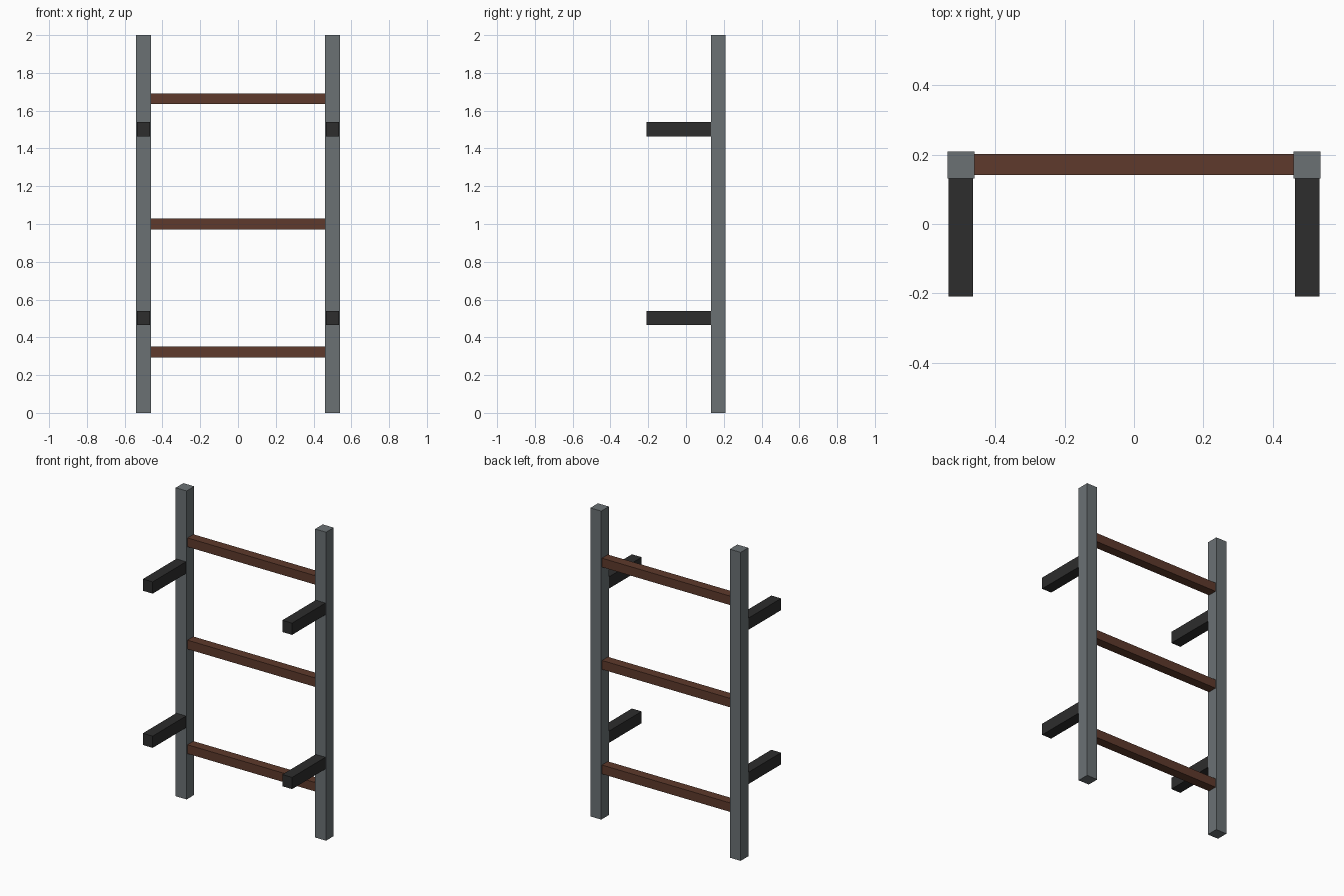
import bpy

default = bpy.data.objects.get("Cube")
if default:
    bpy.data.objects.remove(default, do_unlink=True)


def make_material(name, rgb):
    mat = bpy.data.materials.new(name)
    mat.use_nodes = True
    color = (*rgb, 1.0)
    mat.diffuse_color = color
    bsdf = next(n for n in mat.node_tree.nodes if n.type == 'BSDF_PRINCIPLED')
    bsdf.inputs["Base Color"].default_value = color
    return mat


def add_box(name, center, size, mat):
    bpy.ops.mesh.primitive_cube_add(size=1, location=center)
    obj = bpy.context.object
    obj.name = name
    obj.scale = size
    bpy.ops.object.transform_apply(location=False, rotation=False, scale=True)
    obj.data.materials.append(mat)
    return obj


steel = make_material("grey_steel", (0.145, 0.165, 0.175))
wood = make_material("brown_wood", (0.112, 0.042, 0.025))
black = make_material("black_metal", (0.026, 0.026, 0.026))

rail_x, rail_y, rail_w = 0.5, 0.171, 0.078
rail_front = rail_y - rail_w / 2
arm_front = -0.21

# Upright rails, each with two wall-mount arms
for side, sign in (("left", 1), ("right", -1)):
    x = sign * rail_x
    add_box(f"{side}_rail", (x, rail_y, 1), (rail_w, rail_w, 2), steel)
    for level, z in (("lower", 0.502), ("upper", 1.502)):
        add_box(f"{side}_{level}_arm", (x, (arm_front + rail_front) / 2, z),
                (0.07, rail_front - arm_front, 0.076), black)

# Rungs spanning between the inner faces of the rails
rung_length = 2 * rail_x - rail_w
for level, z in (("lower", 0.322), ("middle", 1.0), ("upper", 1.663)):
    add_box(f"{level}_rung", (0, rail_y + 0.001, z),
            (rung_length, 0.061, 0.058), wood)
